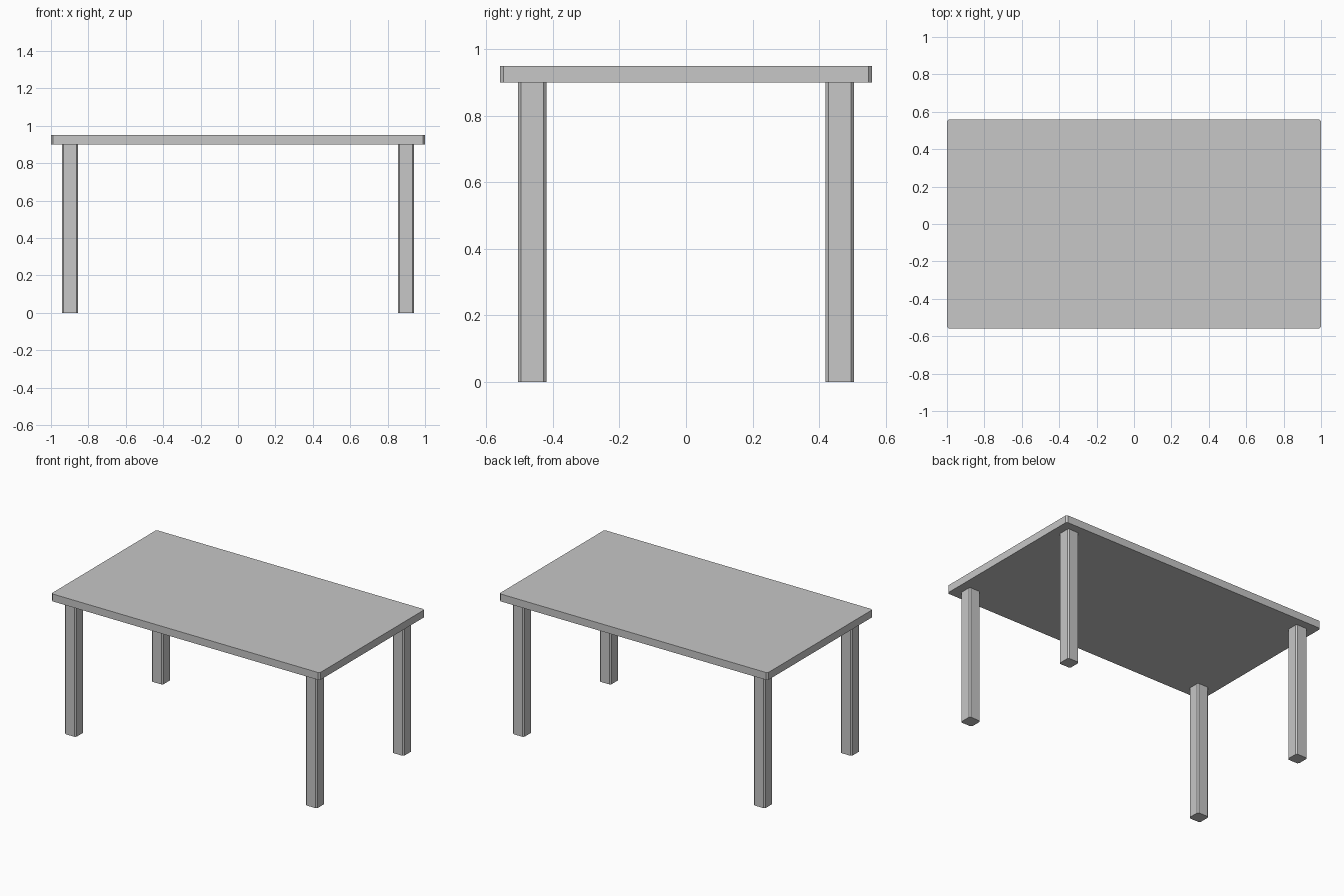
import bpy
import bmesh

cube = bpy.data.objects.get("Cube")
if cube:
    bpy.data.objects.remove(cube, do_unlink=True)

GREY = (0.57, 0.57, 0.57, 1.0)
grey = bpy.data.materials.new("plain_grey")
grey.use_nodes = True
grey.diffuse_color = GREY
grey.node_tree.nodes["Principled BSDF"].inputs["Base Color"].default_value = GREY


def rounded_box(name, centre, size, radius):
    """Box whose upright edges are cut by a small chamfer."""
    bm = bmesh.new()
    bmesh.ops.create_cube(bm, size=1)
    bmesh.ops.scale(bm, vec=size, verts=bm.verts)
    upright = [e for e in bm.edges
               if abs(e.verts[0].co.z - e.verts[1].co.z) > size[2] / 2]
    bmesh.ops.bevel(bm, geom=upright, offset=radius, segments=1,
                    affect='EDGES')
    mesh = bpy.data.meshes.new(name)
    bm.to_mesh(mesh)
    bm.free()
    mesh.materials.append(grey)
    obj = bpy.data.objects.new(name, mesh)
    obj.location = centre
    bpy.context.collection.objects.link(obj)
    return obj


LEG_HEIGHT = 0.90
TOP_THICKNESS = 0.05
LEG_WIDTH = 0.086

# Table top
rounded_box("table_top", (0, 0, LEG_HEIGHT + TOP_THICKNESS / 2),
            (2.0, 1.12, TOP_THICKNESS), 0.011)

# Four legs, inset from the corners
for side, sx in (("left", 1), ("right", -1)):
    for end, sy in (("front", -1), ("back", 1)):
        rounded_box(f"{end}_{side}_leg",
                    (sx * 0.898, sy * 0.462, LEG_HEIGHT / 2),
                    (LEG_WIDTH, LEG_WIDTH, LEG_HEIGHT), 0.009)
